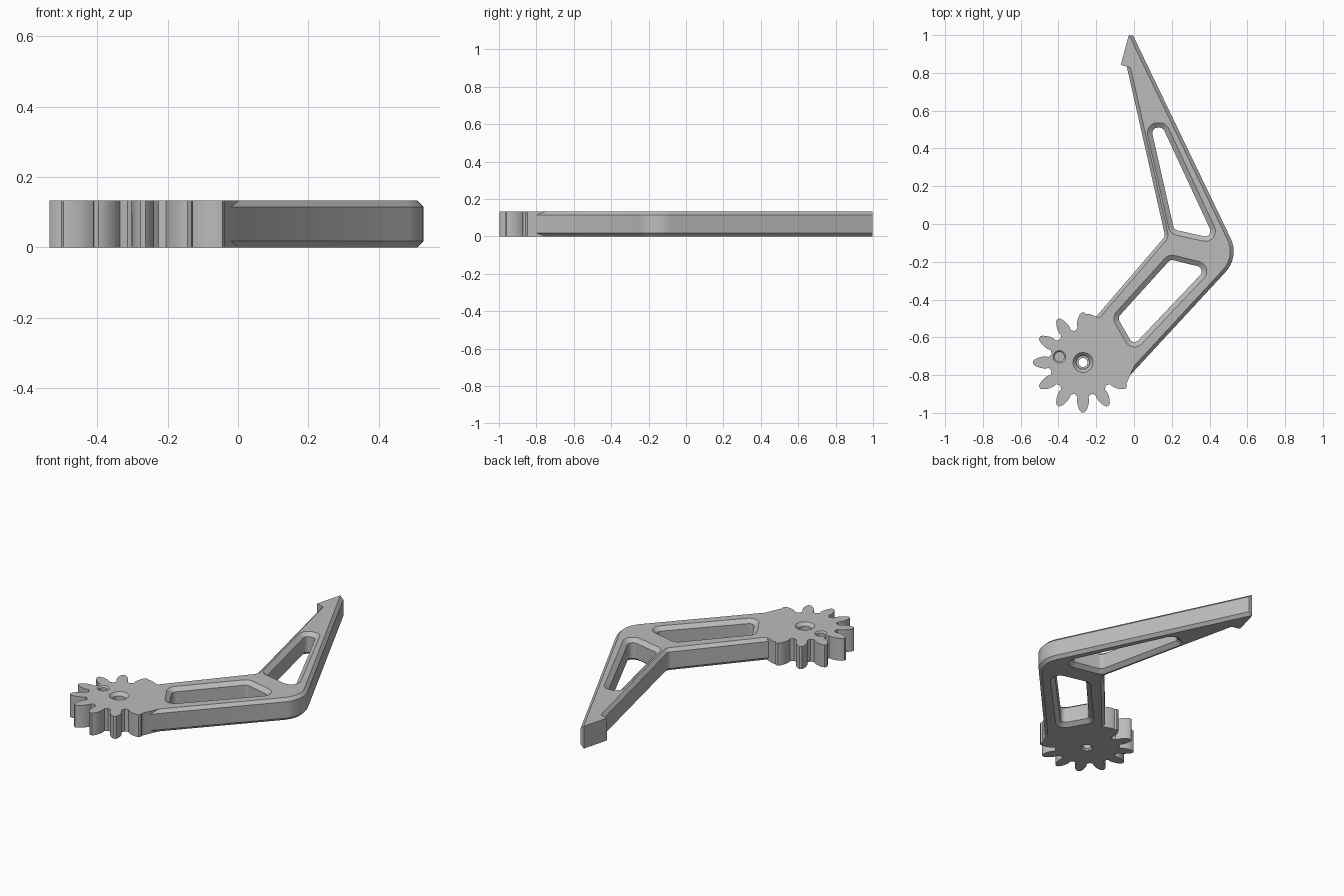
import bpy, bmesh, math
from mathutils import Vector

cube = bpy.data.objects.get("Cube")
if cube:
    bpy.data.objects.remove(cube)

H = 0.133                          # plate thickness
HUB = Vector((-0.27, -0.733))      # gear centre

grey = bpy.data.materials.new("plain grey")
grey.use_nodes = True
grey.diffuse_color = (0.5, 0.5, 0.5, 1)
grey.node_tree.nodes["Principled BSDF"].inputs["Base Color"].default_value = (0.5, 0.5, 0.5, 1)


def rounded(corners, steps=8):
    """Corners (x, y, radius, chamfer flag of next edge) -> points with arcs."""
    out = []
    for i, (x, y, r, flag) in enumerate(corners):
        p = Vector((x, y))
        if r == 0:
            out.append((p, flag))
            continue
        a = (Vector(corners[i - 1][:2]) - p).normalized()
        b = (Vector(corners[(i + 1) % len(corners)][:2]) - p).normalized()
        half = a.angle(b) / 2
        centre = p + (a + b).normalized() * r / math.sin(half)
        start = p + a * r / math.tan(half) - centre
        end = p + b * r / math.tan(half) - centre
        sweep = start.angle(end)
        for k in range(steps + 1):
            t = k / steps
            v = start * math.sin((1 - t) * sweep) + end * math.sin(t * sweep)
            out.append((centre + v / math.sin(sweep), flag))
    return out


def inset(points, d):
    """Move the flagged edges of a counter-clockwise outline inward by d."""
    res = []
    for i, (p, flag) in enumerate(points):
        q, qflag = points[i - 1]
        n = points[(i + 1) % len(points)][0]
        u, w = (p - q).normalized(), (n - p).normalized()
        n1, n2 = Vector((-u.y, u.x)), Vector((-w.y, w.x))
        d1, d2 = d * qflag, d * flag
        det = n1.x * n2.y - n1.y * n2.x
        if abs(det) < 1e-3:
            res.append(p + n2 * d2)
        else:
            res.append(p + Vector((d1 * n2.y - d2 * n1.y, n1.x * d2 - n2.x * d1)) / det)
    return res


def solid(name, points, levels):
    """Stack an outline at (height, inset) levels into a closed solid."""
    bm = bmesh.new()
    rings = [[bm.verts.new((v.x, v.y, z)) for v in inset(points, d)] for z, d in levels]
    n = len(points)
    for lo, hi in zip(rings, rings[1:]):
        for i in range(n):
            j = (i + 1) % n
            bm.faces.new((lo[i], lo[j], hi[j], hi[i]))
    bm.faces.new(rings[0][::-1])
    bm.faces.new(rings[-1])
    bmesh.ops.recalc_face_normals(bm, faces=bm.faces)
    me = bpy.data.meshes.new(name)
    bm.to_mesh(me)
    bm.free()
    me.materials.append(grey)
    ob = bpy.data.objects.new(name, me)
    bpy.context.collection.objects.link(ob)
    return ob


def combine(target, other, operation):
    mod = target.modifiers.new(operation, 'BOOLEAN')
    mod.operation, mod.solver, mod.object = operation, 'EXACT', other
    bpy.context.view_layer.objects.active = target
    bpy.ops.object.modifier_apply(modifier=mod.name)
    bpy.data.objects.remove(other)


def circle(centre, r, n=32):
    return [(centre + Vector((math.cos(a), math.sin(a))) * r, 1)
            for a in (2 * math.pi * i / n for i in range(n))]


# Bent arm with a barbed tip, chamfered along its long edges
arm_outline = rounded([
    (-0.005, 0.998, 0, 0), (-0.028, 0.998, 0, 0), (-0.07, 0.842, 0, 0),
    (-0.038, 0.833, 0, 1), (0.165, -0.065, 0.03, 1), (-0.20, -0.49, 0, 0),
    (-0.235, -0.476, 0, 0), (-0.275, -0.476, 0, 0), (HUB.x, HUB.y, 0, 0),
    (-0.052, -0.872, 0, 0), (-0.02, -0.80, 0, 1), (0.559, -0.174, 0.16, 1)])
C = 0.018
arm = solid("gear_arm", arm_outline, [(0, C), (C, 0), (H - C, 0), (H, C)])

# Twelve-tooth gear
side = [(0.18, 0.029), (0.2, 0.032), (0.22, 0.03), (0.24, 0.024), (0.256, 0.016), (0.265, 0.007)]
tooth = [(r, -w) for r, w in side] + [(r, w) for r, w in reversed(side)]
gear_outline = []
for k in range(12):
    a = k * math.pi / 6
    ax = Vector((math.cos(a), math.sin(a)))
    gear_outline += [(HUB + ax * r + Vector((-ax.y, ax.x)) * w, 0) for r, w in tooth]
    m = a + math.pi / 12
    gear_outline.append((HUB + Vector((math.cos(m), math.sin(m))) * 0.172, 0))
combine(arm, solid("gear", gear_outline, [(0, 0), (H, 0)]), 'UNION')

# Two lightening windows, chamfered on both faces
windows = [
    [(0.153, 0.51), (0.09, 0.51), (0.212, -0.03), (0.426, -0.077)],
    [(0.193, -0.188), (-0.087, -0.497), (-0.003, -0.643), (0.384, -0.235)]]
for corners in windows:
    shape = rounded([(x, y, 0.028, 1) for x, y in corners])
    cutter = solid("window_cutter", shape,
                   [(-0.02, -0.052), (0.02, 0), (H - 0.02, 0), (H + 0.02, -0.052)])
    combine(arm, cutter, 'DIFFERENCE')

# Stepped pivot bore and blind peg hole
combine(arm, solid("bore_cutter", circle(HUB, 0.024),
                   [(-0.01, -0.02), (0.01, 0), (0.09, 0), (0.09, -0.012),
                    (0.115, -0.012), (H + 0.01, -0.038)]), 'DIFFERENCE')
combine(arm, solid("peg_cutter", circle(Vector((-0.395, -0.703)), 0.025),
                   [(0.07, 0), (H - 0.008, 0), (H + 0.01, -0.018)]), 'DIFFERENCE')

# Smooth arcs, keep chamfers crisp
bpy.ops.object.select_all(action='DESELECT')
arm.select_set(True)
bpy.context.view_layer.objects.active = arm
bpy.ops.object.shade_smooth_by_angle(angle=math.radians(30))
